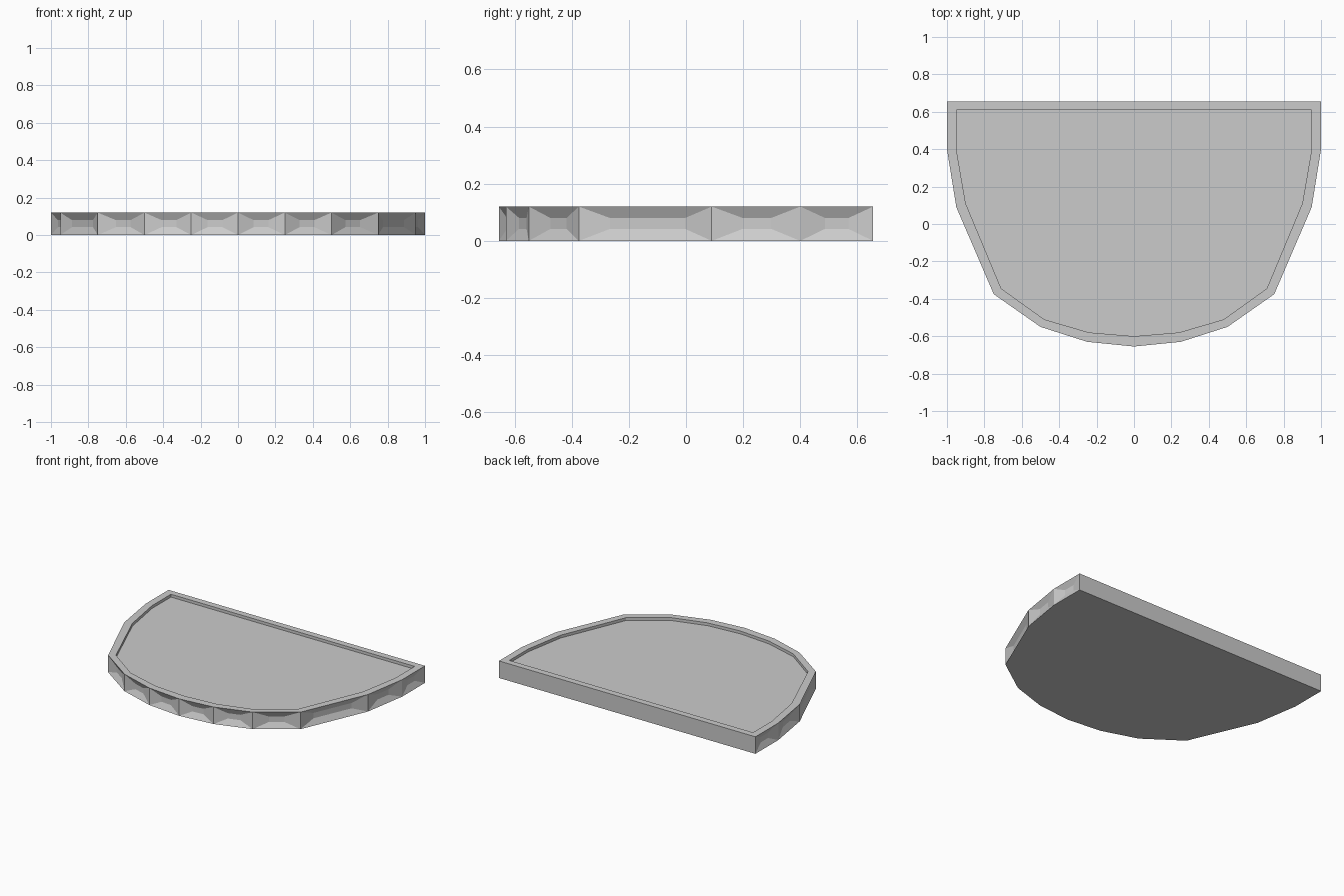
import bpy, bmesh
from mathutils import Vector

if "Cube" in bpy.data.objects:
    bpy.data.objects.remove(bpy.data.objects["Cube"])

H, FLOOR = 0.12, 0.10                # rim height, recessed floor height
LOW, HIGH, DENT = 0.042, 0.08, 0.02  # side panel dents: z range and depth

# Right half outlines, from back corner to front centre
outer_half = [(1, 0.655), (1, 0.40), (0.95, 0.09), (0.75, -0.375),
              (0.5, -0.55), (0.25, -0.63), (0, -0.655)]
inner_half = [(0.95, 0.61), (0.95, 0.40), (0.90, 0.11), (0.71, -0.345),
              (0.48, -0.51), (0.24, -0.58), (0, -0.60)]


def mirrored(half):
    return half + [(-x, y) for x, y in reversed(half[:-1])]


def ring(bm, points, z):
    return [bm.verts.new((x, y, z)) for x, y in points]


def bridge(bm, a, b):
    n = len(a)
    for i in range(n):
        j = (i + 1) % n
        bm.faces.new((a[i], a[j], b[j], b[i]))


bm = bmesh.new()
outer, inner = mirrored(outer_half), mirrored(inner_half)
bottom = ring(bm, outer, 0)
top = ring(bm, outer, H)
lip = ring(bm, inner, H)
floor = ring(bm, inner, FLOOR)

# Underside, rim top, recess wall and recess floor
bm.faces.new(bottom)
bridge(bm, top, lip)
bridge(bm, lip, floor)
bm.faces.new(floor)

# Flat back wall
bm.faces.new((bottom[-1], bottom[0], top[0], top[-1]))

# Chiselled side panels: each has a centre rectangle pushed inward
for i in range(len(outer) - 1):
    a, b = Vector((*outer[i], 0)), Vector((*outer[i + 1], 0))
    d = (b - a).normalized()
    inward = Vector((d.y, -d.x, 0)) * DENT
    end = min(0.11, 0.34 * (b - a).length)
    p, q = a + d * end + inward, b - d * end + inward
    dent = [bm.verts.new(v + Vector((0, 0, z)))
            for v, z in ((p, LOW), (q, LOW), (q, HIGH), (p, HIGH))]
    bridge(bm, [bottom[i], bottom[i + 1], top[i + 1], top[i]], dent)
    bm.faces.new(dent)

bmesh.ops.recalc_face_normals(bm, faces=bm.faces)
mesh = bpy.data.meshes.new("stone_platform")
bm.to_mesh(mesh)
bm.free()
bpy.context.collection.objects.link(bpy.data.objects.new("stone_platform", mesh))
